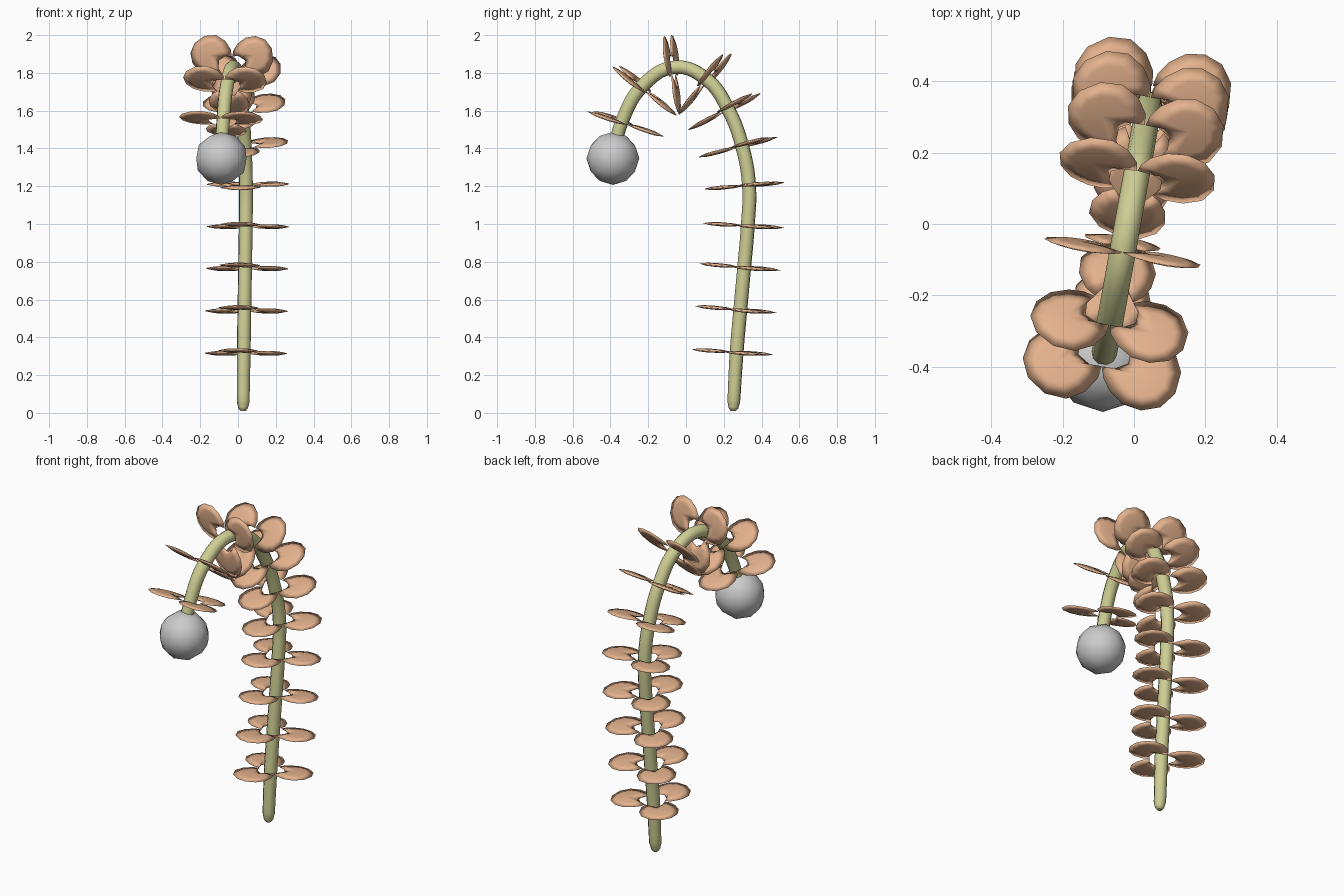
import bpy, bmesh, math
from mathutils import Vector

if "Cube" in bpy.data.objects:
    bpy.data.objects.remove(bpy.data.objects["Cube"])


def material(name, color):
    m = bpy.data.materials.new(name)
    m.diffuse_color = (*color, 1)
    m.use_nodes = True
    m.node_tree.nodes["Principled BSDF"].inputs["Base Color"].default_value = m.diffuse_color
    return m


stem_mat = material("stem_green", (0.62, 0.62, 0.30))
leaf_mat = material("leaf_tan", (0.78, 0.45, 0.27))


def on_plane(y, z):
    # the plant bends in an upright plane turned slightly off the y axis
    return Vector((0.18 * y - 0.018, y, z))


# Stem: arched tube with a tapered foot (y, z, radius)
path = [(0.25, 0.01, 0.014), (0.251, 0.025, 0.026), (0.253, 0.06, 0.034), (0.268, 0.32, 0.037),
        (0.288, 0.55, 0.037), (0.308, 0.77, 0.037), (0.327, 0.99, 0.037),
        (0.334, 1.2, 0.037), (0.298, 1.41, 0.037), (0.222, 1.61, 0.037),
        (0.11, 1.765, 0.037), (-0.06, 1.83, 0.037), (-0.235, 1.725, 0.037),
        (-0.34, 1.54, 0.036), (-0.375, 1.42, 0.035)]
curve = bpy.data.curves.new("stem", 'CURVE')
curve.dimensions = '3D'
curve.bevel_depth = 1.0
curve.bevel_resolution = 3
curve.resolution_u = 5
curve.use_fill_caps = True
spline = curve.splines.new('BEZIER')
spline.bezier_points.add(len(path) - 1)
for p, (y, z, r) in zip(spline.bezier_points, path):
    p.co = on_plane(y, z)
    p.radius = r
    p.handle_left_type = p.handle_right_type = 'AUTO'
stem = bpy.data.objects.new("stem", curve)
bpy.context.collection.objects.link(stem)
curve.materials.append(stem_mat)
bpy.context.view_layer.objects.active = stem
stem.select_set(True)
bpy.ops.object.convert(target='MESH')
bpy.ops.object.shade_smooth_by_angle(angle=math.radians(50))

# Leaf outline in polar form (degrees off the leaf axis, radius)
outline = [(-59, 0.063), (-57, 0.10), (-47, 0.15), (-35, 0.195), (-20, 0.225),
           (-4, 0.24), (10, 0.237), (23, 0.215), (35, 0.18), (46, 0.135), (55, 0.095),
           (59, 0.063), (32, 0.073), (0, 0.082), (-32, 0.073)]
MID = Vector((0.145, 0, 0))


def leaf(bm, place, turn):
    # lens-like blade: sharp rim, raised rings above and below
    flat = [Vector((r * math.cos(math.radians(a)), r * math.sin(math.radians(a)), 0))
            for a, r in outline]
    rot = math.radians(turn)

    def vert(p, h):
        x = p.x * math.cos(rot) - p.y * math.sin(rot)
        y = p.x * math.sin(rot) + p.y * math.cos(rot)
        return bm.verts.new(place(x, y, h))

    rim = [vert(p, 0) for p in flat]
    n = len(rim)
    for side in (1, -1):
        ring = [vert(MID.lerp(p, 0.6), side * 0.008) for p in flat]
        top = vert(MID, side * 0.011)
        for i in range(n):
            j = (i + 1) % n
            quad = [rim[i], rim[j], ring[j], ring[i]]
            tri = [ring[i], ring[j], top]
            for f in (quad, tri):
                bm.faces.new(f if side == 1 else f[::-1]).smooth = True


# Leaf whorls: stem position (y, z) and tilt of the outward direction
whorls = [(0.266, 0.32, -4), (0.284, 0.545, -5), (0.306, 0.77, -5), (0.326, 0.99, -3.5),
          (0.33, 1.205, 5), (0.295, 1.415, 15), (0.222, 1.61, 28), (0.11, 1.765, 51),
          (-0.07, 1.825, 98), (-0.235, 1.725, 141), (-0.34, 1.54, 161)]
side_dir = Vector((0.984, -0.177, 0))
for k, (y, z, tilt) in enumerate(whorls):
    a = math.radians(tilt)
    out = Vector((0.177, 0.984, 0)) * math.cos(a) + Vector((0, 0, math.sin(a)))
    up = side_dir.cross(out)
    c = on_plane(y, z)
    bm = bmesh.new()
    for turn in (30, 150, 270):
        leaf(bm, lambda u, v, h: c + side_dir * u + out * v + up * h, turn)
    me = bpy.data.meshes.new(f"leaf_whorl_{k + 1}")
    bm.to_mesh(me)
    bm.free()
    me.materials.append(leaf_mat)
    bpy.context.collection.objects.link(bpy.data.objects.new(me.name, me))

# Hanging bud at the tip
bpy.ops.mesh.primitive_ico_sphere_add(subdivisions=2, radius=0.14,
                                      location=on_plane(-0.387, 1.347))
bud = bpy.context.object
bud.name = "bud"
bpy.ops.object.shade_smooth()
